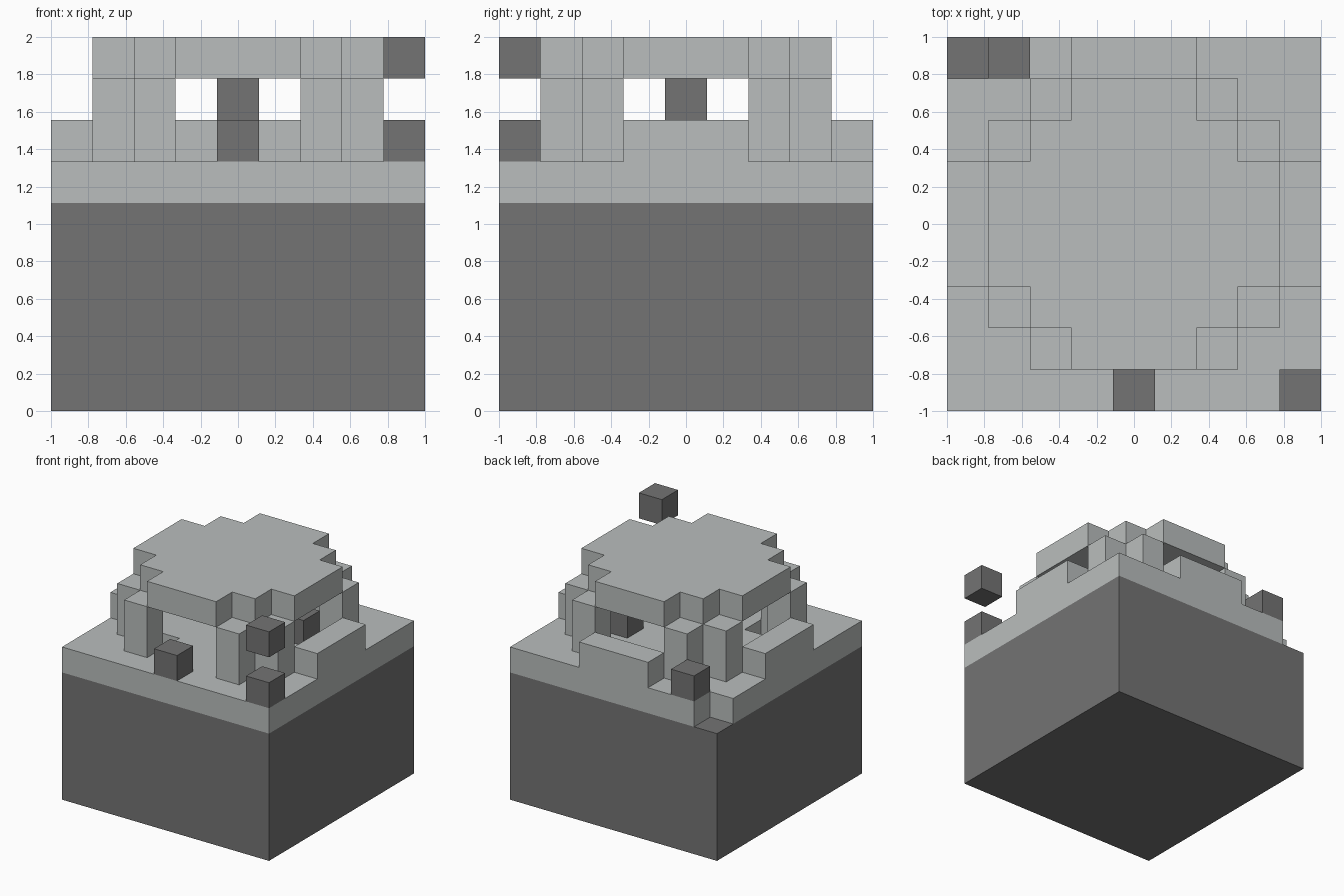
import bpy, bmesh, math
from mathutils import Vector

cube = bpy.data.objects.get("Cube")
if cube:
    bpy.data.objects.remove(cube)

N = 9
U = 2 / N   # edge of one block


def material(name, rgb):
    m = bpy.data.materials.new(name)
    m.use_nodes = True
    m.diffuse_color = (*rgb, 1)
    m.node_tree.nodes["Principled BSDF"].inputs["Base Color"].default_value = (*rgb, 1)
    return m


pale = material("pale_stone", (0.49, 0.515, 0.51))
dark = material("dark_stone", (0.174, 0.174, 0.174))


def block(xs, ys, zs):
    """Cells in inclusive index ranges."""
    return {(x, y, z) for x in range(xs[0], xs[1] + 1)
            for y in range(ys[0], ys[1] + 1) for z in range(zs[0], zs[1] + 1)}


def mirror4(cells):
    """Mirror cells across both centre planes."""
    m = N - 1
    return {c for x, y, z in cells for c in
            ((x, y, z), (m - x, y, z), (x, m - y, z), (m - x, m - y, z))}


parts = []


def part(name, cells, mat):
    parts.append((name, cells, mat))


# Solid base and the ground slab, with a missing corner block and a pit
part("base", block((0, 8), (0, 8), (0, 4)), dark)
part("ground", block((0, 8), (0, 8), (5, 5)) - {(0, 8, 5), (2, 2, 5)}, pale)

# Low walls on three sides
part("back_wall", block((3, 5), (8, 8), (6, 6)), pale)
part("left_wall", block((8, 8), (3, 5), (6, 6)), pale)
part("right_wall", block((0, 0), (3, 5), (6, 6)), pale)

# Paired posts at the corners, and the stepped round roof
part("posts", mirror4(block((2, 2), (1, 1), (6, 7)) | block((1, 1), (2, 2), (6, 7))), pale)
part("roof", block((3, 5), (1, 7), (8, 8)) | block((2, 6), (2, 6), (8, 8))
     | block((1, 7), (3, 5), (8, 8)), pale)

# Loose dark blocks
loose = {"front_block": (4, 0, 6), "corner_block": (8, 0, 6), "floating_block": (8, 0, 8),
         "back_block": (1, 8, 6), "inner_block": (6, 5, 6), "hanging_block": (4, 4, 7)}
for name, cell in loose.items():
    part(name, {cell}, dark)

occupied = set().union(*(cells for _, cells, _ in parts))


def build(name, cells, mat):
    """Make the exposed faces of the cells, merged into large flat faces."""
    bm = bmesh.new()
    for c in sorted(cells):
        for axis in range(3):
            for side in (0, 1):
                near = list(c)
                near[axis] += 2 * side - 1
                if tuple(near) in occupied:
                    continue
                corners = []
                for p, q in ((0, 0), (1, 0), (1, 1), (0, 1)):
                    v = Vector(c)
                    v[axis] += side
                    v[(axis + 1) % 3] += p
                    v[(axis + 2) % 3] += q
                    corners.append(bm.verts.new((v.x * U - 1, v.y * U - 1, v.z * U)))
                bm.faces.new(corners if side else corners[::-1])
    bmesh.ops.remove_doubles(bm, verts=bm.verts, dist=U / 100)
    bmesh.ops.dissolve_limit(bm, angle_limit=math.radians(1),
                             verts=bm.verts, edges=bm.edges)
    mesh = bpy.data.meshes.new(name)
    bm.to_mesh(mesh)
    bm.free()
    mesh.materials.append(mat)
    bpy.context.collection.objects.link(bpy.data.objects.new(name, mesh))


for spec in parts:
    build(*spec)
